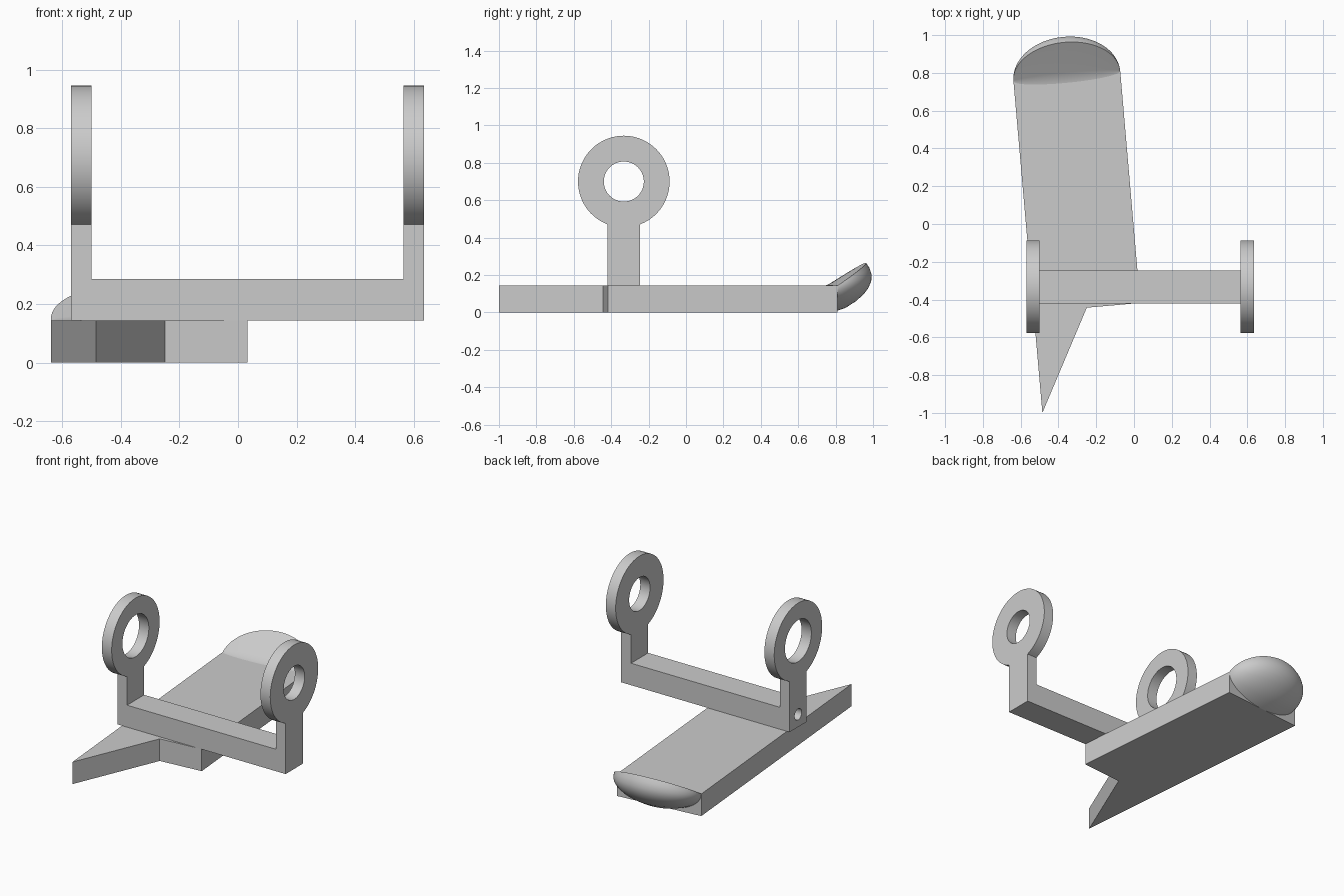
import bpy, bmesh, math
from mathutils import Matrix, Vector

cube = bpy.data.objects.get("Cube")
if cube:
    bpy.data.objects.remove(cube, do_unlink=True)

GREY = (0.6, 0.6, 0.6, 1.0)
grey = bpy.data.materials.new("plain grey")
grey.use_nodes = True
grey.diffuse_color = GREY
grey.node_tree.nodes["Principled BSDF"].inputs["Base Color"].default_value = GREY


def make(name, bm, smooth=False):
    bmesh.ops.recalc_face_normals(bm, faces=bm.faces)
    mesh = bpy.data.meshes.new(name)
    bm.to_mesh(mesh)
    bm.free()
    mesh.materials.append(grey)
    ob = bpy.data.objects.new(name, mesh)
    bpy.context.collection.objects.link(ob)
    if smooth:
        shade(ob)
    return ob


def activate(ob):
    bpy.ops.object.select_all(action='DESELECT')
    ob.select_set(True)
    bpy.context.view_layer.objects.active = ob


def shade(ob):
    activate(ob)
    bpy.ops.object.shade_smooth_by_angle(angle=math.radians(30))


def prism(name, outline, offset):
    """Extrude a flat outline of 3D points along an offset."""
    bm = bmesh.new()
    face = bm.faces.new([bm.verts.new(p) for p in outline])
    ext = bmesh.ops.extrude_face_region(bm, geom=[face])
    verts = [g for g in ext["geom"] if isinstance(g, bmesh.types.BMVert)]
    bmesh.ops.translate(bm, verts=verts, vec=offset)
    return make(name, bm)


def drill(ob, centre, radius, depth):
    """Cut a round hole along x."""
    bm = bmesh.new()
    bmesh.ops.create_cone(bm, cap_ends=True, segments=64, radius1=radius, radius2=radius,
                          depth=depth, matrix=Matrix.Translation(centre) @ Matrix.Rotation(math.pi / 2, 4, 'Y'))
    cutter = make("hole_cutter", bm)
    cutter.hide_render = True
    mod = ob.modifiers.new("hole", 'BOOLEAN')
    mod.operation, mod.solver, mod.object = 'DIFFERENCE', 'EXACT', cutter
    activate(ob)
    bpy.ops.object.modifier_apply(modifier=mod.name)
    bpy.data.objects.remove(cutter, do_unlink=True)


# Base plate with a pointed front corner
THICK = 0.143
left_end, right_end = Vector((-0.638, 0.755)), Vector((-0.073, 0.81))
plate = [left_end, (-0.485, -1.0), (-0.25, -0.443), (0.033, -0.418), right_end]
prism("base_plate", [(p[0], p[1], 0) for p in plate], (0, 0, THICK))

# Upturned rounded toe: one side profile, scaled down elliptically towards both ends
profile = [(-0.035, 0), (-0.01, 0.006), (0.02, 0.023), (0.18, 0.122), (0.198, 0.095), (0.209, 0.06),
           (0.207, 0.025), (0.192, -0.012), (0.165, -0.047), (0.125, -0.083), (0.07, -0.118), (0, -THICK)]
middle = (left_end + right_end) / 2
across = (right_end - left_end) / 2
forward = Vector((-across.y, across.x)).normalized()
bm = bmesh.new()
STEPS = 40
rows = []
for i in range(STEPS + 1):
    a = math.pi * i / STEPS
    scale = max(math.sin(a), 0.0)
    row = []
    for y, z in profile:
        p = middle - across * math.cos(a) + forward * y * scale
        row.append(bm.verts.new((p.x, p.y, THICK + z * scale)))
    rows.append(row)
for r, s in zip(rows, rows[1:]):
    for j in range(len(profile)):
        k = (j + 1) % len(profile)
        bm.faces.new((r[j], s[j], s[k], r[k]))
bmesh.ops.remove_doubles(bm, verts=bm.verts, dist=1e-5)
make("toe", bm, smooth=True)

# Cross bar of the yoke
Y0, Y1, ARM = -0.42, -0.245, 0.07
MID = (Y0 + Y1) / 2
BOTTOM, TOP = THICK, 0.285
X0, X1 = -0.57, 0.565
prism("cross_bar", [(X0 + ARM, Y0, BOTTOM), (X0 + ARM, Y1, BOTTOM), (X0 + ARM, Y1, TOP), (X0 + ARM, Y0, TOP)],
      (X1 - X0 - ARM, 0, 0))

# Upright arms ending in ring eyes
EYE_Z, EYE_R = 0.7, 0.245
gap = math.asin((Y1 - Y0) / 2 / EYE_R)
for name, x, bore in (("right_arm", X0, 0.135), ("left_arm", X1, 0.107)):
    outline = [(x, Y0, BOTTOM), (x, Y1, BOTTOM)]
    for i in range(65):
        a = gap + (2 * math.pi - 2 * gap) * i / 64
        outline.append((x, MID + EYE_R * math.sin(a), EYE_Z - EYE_R * math.cos(a)))
    arm = prism(name, outline, (ARM, 0, 0))
    drill(arm, (x + ARM / 2, MID, EYE_Z), bore, 0.3)
    if name == "right_arm":
        # Small pin hole in the outer side, closed behind by the bar
        drill(arm, (x, MID, 0.225), 0.036, 0.3)
    shade(arm)
